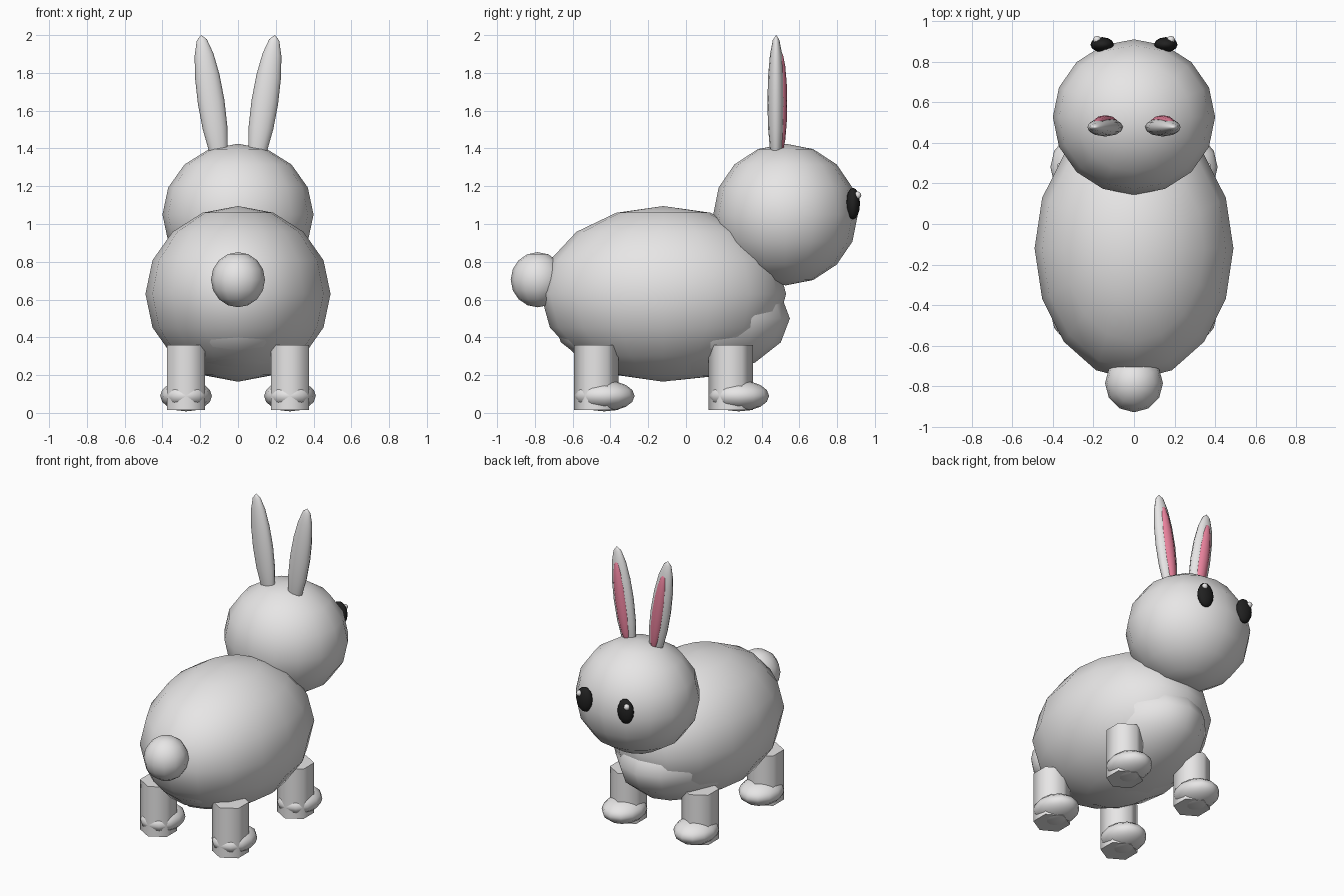
import bpy
import math

cube = bpy.data.objects.get("Cube")
if cube:
    bpy.data.objects.remove(cube, do_unlink=True)


def material(name, color):
    mat = bpy.data.materials.new(name)
    mat.use_nodes = True
    mat.diffuse_color = color
    mat.node_tree.nodes["Principled BSDF"].inputs["Base Color"].default_value = color
    return mat


fur = material("pale_grey_fur", (0.8, 0.79, 0.79, 1))
pink = material("ear_pink", (0.8, 0.22, 0.33, 1))
black = material("eye_black", (0.015, 0.015, 0.015, 1))


def finish(name, mat):
    obj = bpy.context.object
    obj.name = name
    obj.data.materials.append(mat)
    return obj


def ellipsoid(name, center, radii, mat, segments=16, rings=8, tilt=0):
    bpy.ops.mesh.primitive_uv_sphere_add(
        segments=segments, ring_count=rings, radius=1,
        location=center, rotation=(0, tilt, 0))
    obj = finish(name, mat)
    obj.scale = radii
    bpy.ops.object.shade_smooth()
    return obj


def leg(name, x, y, bottom, top):
    bpy.ops.mesh.primitive_cylinder_add(
        vertices=6, radius=0.117, depth=top - bottom,
        location=(x, y, (top + bottom) / 2))
    finish(name, fur)
    bpy.ops.object.shade_smooth_by_angle(angle=math.radians(65))


# Torso, chest, head and tail
ellipsoid("body", (0, -0.12, 0.63), (0.49, 0.65, 0.465), fur)
ellipsoid("chest", (0, -0.08, 0.5), (0.4, 0.63, 0.33), fur)
ellipsoid("head", (0, 0.527, 1.05), (0.4, 0.383, 0.375), fur)
ellipsoid("tail", (0, -0.785, 0.705), (0.143, 0.143, 0.146), fur, 12, 8)

for side, sign in (("left", 1), ("right", -1)):
    # Legs with rounded feet pointing toward the head
    for end, y in (("fore", 0.237), ("hind", -0.475)):
        x = sign * 0.275
        leg(f"{side}_{end}_leg", x, y, 0.015, 0.36)
        ellipsoid(f"{side}_{end}_foot", (x, y + 0.043, 0.09),
                  (0.137, 0.16, 0.082), fur, 12, 8)

    # Ears leaning outward, with pink linings
    lean = sign * math.radians(8.6)
    ellipsoid(f"{side}_ear", (sign * 0.142, 0.477, 1.645),
              (0.071, 0.046, 0.36), fur, 12, 8, lean)
    ellipsoid(f"{side}_ear_lining", (sign * 0.141, 0.5, 1.64),
              (0.043, 0.036, 0.28), pink, 12, 8, lean)

    # Oval eyes with a small glint
    ellipsoid(f"{side}_eye", (sign * 0.157, 0.884, 1.108),
              (0.058, 0.037, 0.084), black, 12, 8)
    ellipsoid(f"{side}_eye_glint", (sign * 0.182, 0.908, 1.152),
              (0.02, 0.02, 0.02), fur, 8, 6)
